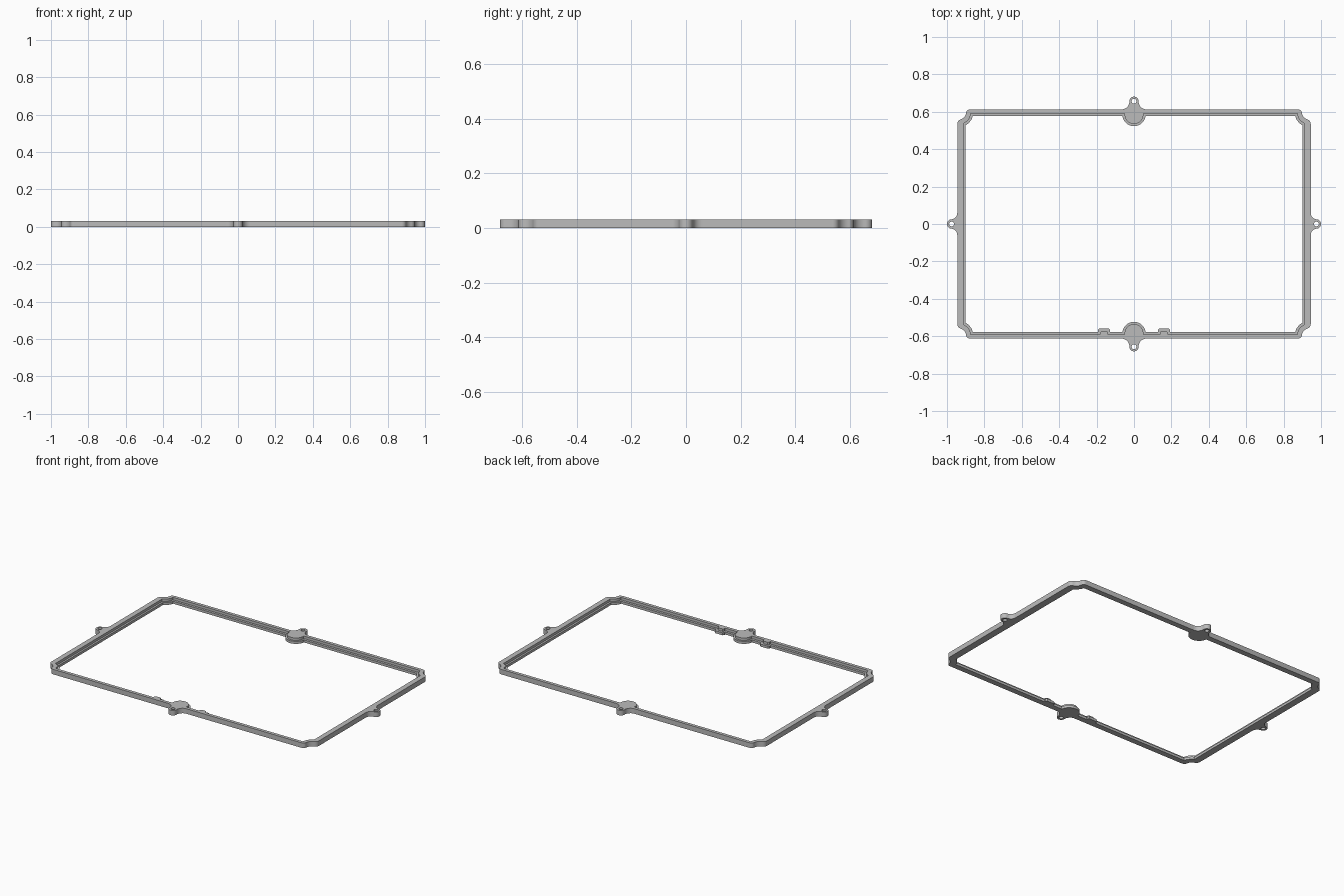
import bpy, bmesh
from math import sin, cos, radians, degrees, sqrt, atan2, asin, acos

HEIGHT, LEDGE = 0.032, 0.016
BAR_X, BAR_Y = 0.945, 0.613       # outer faces of the side and end bars
TAB_X, TAB_Y, TAB_R, HOLE_R = 0.975, 0.656, 0.025, 0.013

cube = bpy.data.objects.get("Cube")
if cube:
    bpy.data.objects.remove(cube)

grey = bpy.data.materials.new("grey plastic")
grey.use_nodes = True
grey.diffuse_color = (0.5, 0.5, 0.5, 1)
grey.node_tree.nodes["Principled BSDF"].inputs["Base Color"].default_value = (0.5, 0.5, 0.5, 1)


def arc(cx, cy, r, a0, a1, n=10):
    steps = [radians(a0 + (a1 - a0) * i / n) for i in range(n + 1)]
    return [(cx + r * cos(a), cy + r * sin(a)) for a in steps]


def tab(centre, wall, fillet):
    """Half of a screw tab pointing along +x, blended into a wall."""
    dx = wall + fillet - centre
    yc = sqrt((fillet + TAB_R) ** 2 - dx * dx)
    a = degrees(atan2(yc, dx))
    return arc(centre, 0, TAB_R, 0, a) + arc(wall + fillet, yc, fillet, a + 180, 180)


def mirror(half):
    """Close a right-hand half, running front to back, into a whole loop."""
    points = half + [(-x, y) for x, y in reversed(half)]
    clean = []
    for p in points:
        if not clean or abs(p[0] - clean[-1][0]) + abs(p[1] - clean[-1][1]) > 1e-4:
            clean.append(p)
    if abs(clean[0][0] - clean[-1][0]) + abs(clean[0][1] - clean[-1][1]) < 1e-4:
        clean.pop()
    return clean


def front_to_back(front, back):
    return mirror([(x, -y) for x, y in reversed(front)] + back)


def outer_loop():
    quarter = tab(TAB_X, BAR_X, 0.035)
    quarter += arc(0.92, 0.535, 0.025, 0, 60, 6)
    quarter += arc(0.94, 0.6, 0.043, 255, 185, 8)
    quarter += arc(0.875, BAR_Y - 0.025, 0.025, 30, 90, 6)
    quarter += [(y, x) for x, y in reversed(tab(TAB_Y, BAR_Y, 0.04))]
    return front_to_back(quarter, quarter)


def inner_loop(x, y, corner_r, disc_r, clip_w):
    """Opening with rounded corner bosses, half discs and two front clips."""
    cx, cy, disc_y, clip_x = 0.935, 0.595, 0.585, 0.16
    a0 = 360 - degrees(acos((x - cx) / corner_r))
    a1 = 180 + degrees(asin((cy - y) / corner_r))
    corner = arc(cx, cy, corner_r, a0, a1, 12)
    a = degrees(asin((y - disc_y) / disc_r))
    disc = arc(0, disc_y, disc_r, a, -90, 16)
    deep, bevel = y - 0.018, 0.007
    clip = [(clip_x + clip_w, y), (clip_x + clip_w, deep + bevel),
            (clip_x + clip_w - bevel, deep), (clip_x - clip_w + bevel, deep),
            (clip_x - clip_w, deep + bevel), (clip_x - clip_w, y)]
    return front_to_back(corner + clip + disc, corner + disc)


bm = bmesh.new()


def ring(points, z):
    verts = [bm.verts.new((x, y, z)) for x, y in points]
    return verts, [bm.edges.new((verts[i - 1], verts[i])) for i in range(len(verts))]


def wall(low, high):
    a, b = low[0], high[0]
    for i in range(len(a)):
        bm.faces.new((a[i - 1], a[i], b[i], b[i - 1]))


def fill(rings):
    edges = [e for r in rings for e in r[1]]
    bmesh.ops.triangle_fill(bm, use_beauty=True, edges=edges, normal=(0, 0, 1))


# Outlines: outside, top rim opening, lower ledge opening, screw holes
outside = outer_loop()
rim = inner_loop(0.912, 0.592, 0.062, 0.05, 0.022)
opening = inner_loop(0.9, 0.577, 0.075, 0.062, 0.033)
holes = [arc(x, y, HOLE_R, 0, 360, 20)[:-1]
         for x, y in ((TAB_X, 0), (-TAB_X, 0), (0, TAB_Y), (0, -TAB_Y))]

out_low, out_top = ring(outside, 0), ring(outside, HEIGHT)
in_low, in_ledge = ring(opening, 0), ring(opening, LEDGE)
rim_ledge, rim_top = ring(rim, LEDGE), ring(rim, HEIGHT)
holes_low = [ring(h, 0) for h in holes]
holes_top = [ring(h, HEIGHT) for h in holes]

# Flat faces: underside, rim top, inner ledge
fill([out_low, in_low] + holes_low)
fill([out_top, rim_top] + holes_top)
fill([rim_ledge, in_ledge])

# Upright walls
for low, high in [(out_low, out_top), (in_low, in_ledge), (rim_ledge, rim_top),
                  *zip(holes_low, holes_top)]:
    wall(low, high)
bmesh.ops.recalc_face_normals(bm, faces=bm.faces[:])

mesh = bpy.data.meshes.new("gasket_frame")
bm.to_mesh(mesh)
bm.free()
mesh.materials.append(grey)
frame = bpy.data.objects.new("gasket_frame", mesh)
bpy.context.collection.objects.link(frame)
bpy.context.view_layer.objects.active = frame
frame.select_set(True)
bpy.ops.object.shade_smooth_by_angle(angle=radians(35))
